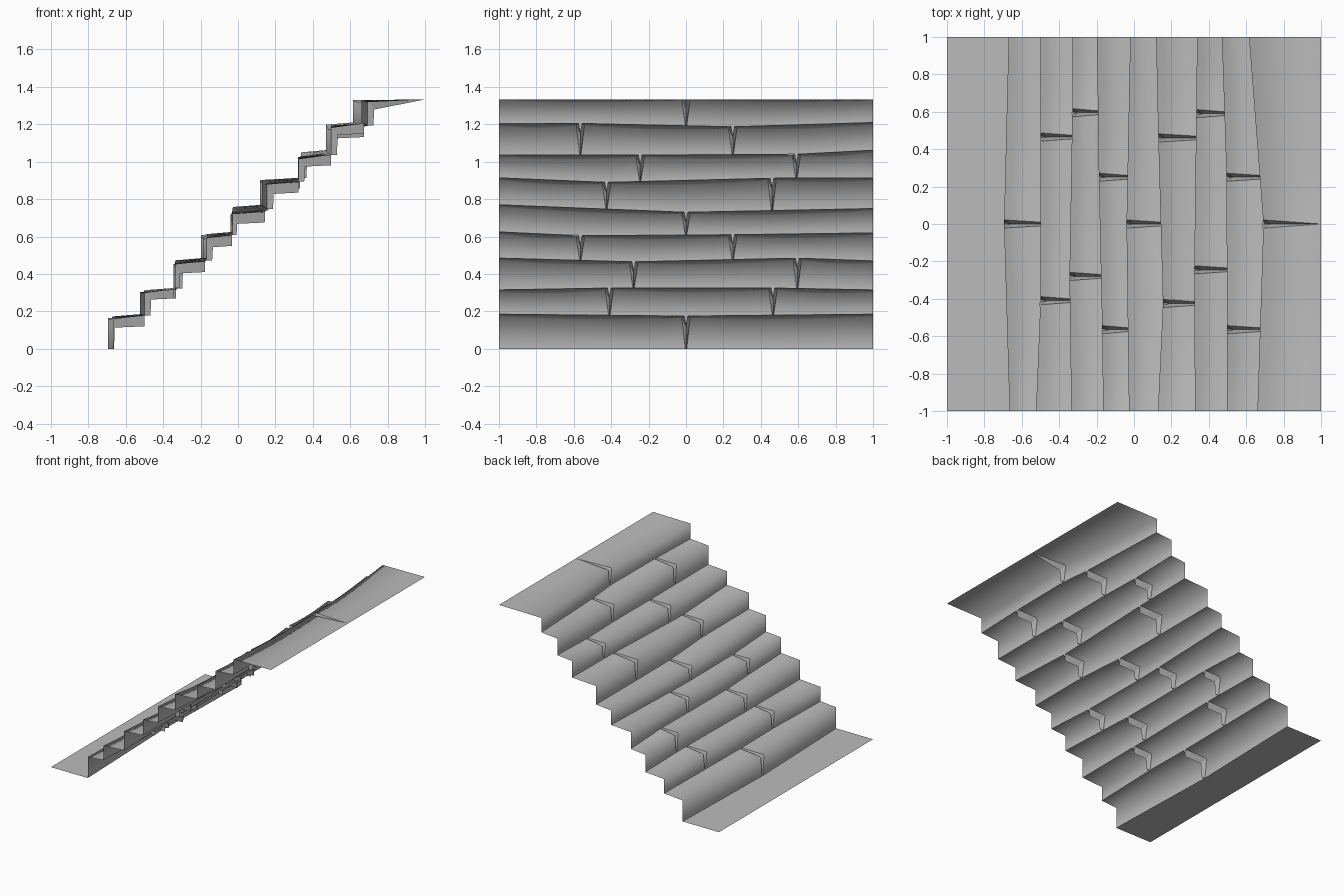
import bpy, math

cube = bpy.data.objects.get("Cube")
if cube:
    bpy.data.objects.remove(cube, do_unlink=True)

stone = bpy.data.materials.new("grey stone")
stone.use_nodes = True
GREY = (0.5, 0.5, 0.5, 1)
stone.diffuse_color = GREY
stone.node_tree.nodes["Principled BSDF"].inputs["Base Color"].default_value = GREY

# Each course: joint positions, then front edge x and tread back z
# at the knots (one end, each joint, other end)
COURSES = [
    ([0.0], [-.665, -.695, -.67], [.185, .175, .185]),
    ([-.41, .465], [-.524, -.5, -.5], [.315, .325, .325, .315]),
    ([-.28, .595], [-.335, -.345, -.33, -.33], [.485, .465, .485, .47]),
    ([-.565, .25], [-.165, -.17, -.188, -.198], [.625, .605, .61, .62]),
    ([0.0], [-.027, -.04, -.02], [.77, .73, .75]),
    ([-.425, .46], [.128, .155, .13, .118], [.914, .89, .912, .914]),
    ([-.245, .59], [.326, .322, .333, .337], [1.037, 1.036, 1.04, 1.062]),
    ([-.565, .25], [.497, .497, .495, .47], [1.203, 1.205, 1.187, 1.21]),
    ([0.0], [.66, .692, .615], [1.333, 1.333, 1.333]),
]
COURSES[1][1].append(-.5)
LAST = len(COURSES) - 1
SEGMENTS = 8
JOINT_HALF = (.004, .022, .01)      # half gap at riser foot, nose, tread back


def interp(knots, values, y):
    for a, b, u, v in zip(knots, knots[1:], values, values[1:]):
        if y <= b:
            return u + (v - u) * (y - a) / (b - a)
    return values[-1]


def edge_x(k, y):
    if k > LAST:
        return 1.0
    joints, xs, _ = COURSES[k]
    return interp([-1, *joints, 1], xs, y)


def back_z(k, y):
    if k < 0:
        return 0.0
    joints, _, zs = COURSES[k]
    return interp([-1, *joints, 1], zs, y)


def step_profile(k, ys, drop):
    """Riser foot, nose and tread back of a course at three y values."""
    foot, nose, back = ys
    return [(edge_x(k, foot), foot, back_z(k - 1, foot)),
            (edge_x(k, nose), nose, back_z(k, nose) - drop),
            (edge_x(k + 1, back), back, back_z(k, back))]


def sheet(name, columns, smooth, caps=()):
    """Skin neighbouring profiles, which run along y, with quads."""
    n = len(columns[0])
    verts = [p for col in columns for p in col]
    faces = [(c * n + i, c * n + i + 1, (c + 1) * n + i + 1, (c + 1) * n + i)
             for c in range(len(columns) - 1) for i in range(n - 1)]
    mesh = bpy.data.meshes.new(name)
    mesh.from_pydata(verts, [], faces + list(caps))
    mesh.materials.append(stone)
    for poly in mesh.polygons:
        poly.use_smooth = smooth
    mesh.validate()
    obj = bpy.data.objects.new(name, mesh)
    bpy.context.collection.objects.link(obj)


def joint_halves(k):
    foot, nose, back = JOINT_HALF
    return (foot, nose, 0.0 if k == LAST else back)


def block(k, index, start, end):
    # Joint ends pull back from the joint, outer ends stay straight
    half = joint_halves(k)
    lo = [start + (h if start > -1 else 0) for h in half]
    hi = [end - (h if end < 1 else 0) for h in half]
    columns = []
    for s in range(SEGMENTS + 1):
        t = s / SEGMENTS
        ys = [a + (b - a) * t for a, b in zip(lo, hi)]
        base = .004 if k == LAST else .012
        columns.append(step_profile(k, ys, base + .012 * math.sin(math.pi * t)))
    sheet(f"step_{k + 1}_block_{index + 1}", columns, True)


def groove(k, index, y):
    # V-shaped channel running up the riser and along the tread
    half = joint_halves(k)
    drop = .004 if k == LAST else .012
    left = step_profile(k, [y - h for h in half], drop)
    right = step_profile(k, [y + h for h in half], drop)
    foot, nose, back = step_profile(k, [y] * 3, drop)
    sink = 0 if k == LAST else .055
    centre = [(foot[0] + .032, y, foot[2]),
              (nose[0] + .036, y, nose[2] - .05),
              (back[0], y, back[2] - sink)]
    caps = [(0, 3, 6)]
    if k < LAST:
        caps.append((2, 8, 5))
    sheet(f"step_{k + 1}_joint_{index + 1}", [left, centre, right], False, caps)


# Flat ground strip at the foot of the steps
ground = []
for s in range(2 * SEGMENTS + 1):
    y = -1 + s / SEGMENTS
    ground.append([(-1, y, 0), (edge_x(0, y), y, 0)])
sheet("lower_ground", ground, False)

# Courses of blocks separated by joints
for k, (joints, _, _) in enumerate(COURSES):
    ends = [-1, *joints, 1]
    for i, (a, b) in enumerate(zip(ends, ends[1:])):
        block(k, i, a, b)
    for i, y in enumerate(joints):
        groove(k, i, y)
